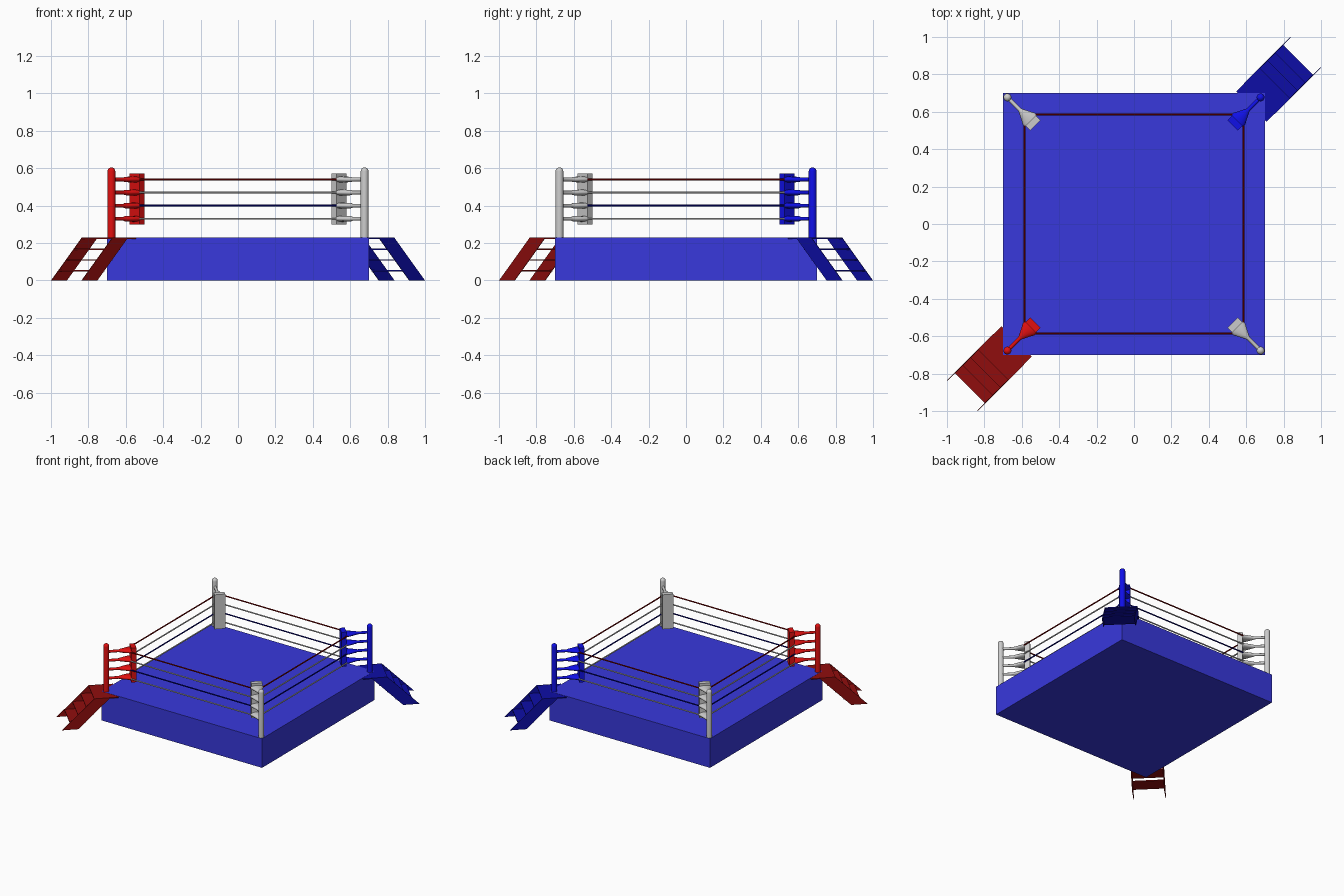
import bpy, bmesh, math
from mathutils import Matrix, Vector

if "Cube" in bpy.data.objects:
    bpy.data.objects.remove(bpy.data.objects["Cube"])

def material(name, rgb):
    m = bpy.data.materials.new(name)
    m.diffuse_color = (*rgb, 1)
    m.use_nodes = True
    m.node_tree.nodes["Principled BSDF"].inputs["Base Color"].default_value = m.diffuse_color
    return m

CANVAS = material("canvas_blue", (0.04, 0.04, 0.72))
RED = material("red", (0.75, 0.005, 0.005))
BLUE = material("blue", (0.005, 0.005, 0.8))
DARK_RED = material("dark_red", (0.28, 0.004, 0.004))
DARK_BLUE = material("dark_blue", (0.004, 0.004, 0.38))
ROPE_RED = material("rope_red", (0.22, 0.0, 0.0))
ROPE_BLUE = material("rope_blue", (0.0, 0.0, 0.22))

def finish(name, bm, mat=None, angle=0.0, smooth=False):
    """Turn a bmesh into an object rotated about z to its corner."""
    bmesh.ops.recalc_face_normals(bm, faces=bm.faces)
    me = bpy.data.meshes.new(name)
    bm.to_mesh(me)
    bm.free()
    ob = bpy.data.objects.new(name, me)
    bpy.context.collection.objects.link(ob)
    ob.rotation_euler.z = angle
    if mat:
        me.materials.append(mat)
    if smooth:
        bpy.ops.object.select_all(action='DESELECT')
        ob.select_set(True)
        bpy.context.view_layer.objects.active = ob
        bpy.ops.object.shade_smooth_by_angle(angle=math.radians(40))
    return ob

def box(bm, lo, hi):
    lo, hi = Vector(lo), Vector(hi)
    size = hi - lo
    bmesh.ops.create_cube(bm, size=1, matrix=Matrix.Translation((lo + hi) / 2)
                          @ Matrix.Diagonal((*size, 1)))

def loft(bm, sections, axis, n=16):
    """Skin ellipses (centre, half width, half height) along x, y or z."""
    rings = []
    for c, a, b in sections:
        ring = []
        for i in range(n):
            t = 2 * math.pi * i / n
            u, v = a * math.cos(t), b * math.sin(t)
            off = {'x': (0, u, v), 'y': (u, 0, v), 'z': (u, v, 0)}[axis]
            ring.append(bm.verts.new(Vector(c) + Vector(off)))
        rings.append(ring)
    for r, s in zip(rings, rings[1:]):
        for i in range(n):
            j = (i + 1) % n
            bm.faces.new((r[i], r[j], s[j], s[i]))
    bm.faces.new(rings[0])
    bm.faces.new(rings[-1])

TOP = 0.23
LEVELS = [0.33, 0.40, 0.47, 0.54]

# Platform
bm = bmesh.new()
box(bm, (-0.7, -0.7, 0), (0.7, 0.7, TOP))
finish("platform", bm, CANVAS)

# Corner posts, rope connectors and pads; local x points outwards
corners = [("blue", 45, BLUE), ("back", 135, None), ("red", 225, RED), ("front", 315, None)]
for label, deg, mat in corners:
    ang = math.radians(deg)
    post_r, rad = 0.957, 0.021
    bm = bmesh.new()
    sections = [((post_r, 0, TOP), rad, rad)]
    for k in range(6):
        t = math.radians(k * 17)
        sections.append(((post_r, 0, 0.584 + rad * math.sin(t)),
                         rad * math.cos(t), rad * math.cos(t)))
    loft(bm, sections, 'z', 20)
    finish(label + "_post", bm, mat, ang, True)

    bm = bmesh.new()
    for z in LEVELS:
        loft(bm, [((0.955, 0, z), 0.010, 0.010), ((0.865, 0, z), 0.010, 0.010),
                  ((0.855, 0, z), 0.014, 0.014), ((0.795, 0, z), 0.045, 0.016),
                  ((0.778, 0, z), 0.045, 0.016)], 'x')
    finish(label + "_rope_connectors", bm, mat, ang, True)

    bm = bmesh.new()
    box(bm, (0.745, -0.039, 0.30), (0.782, 0.039, 0.572))
    finish(label + "_corner_pad", bm, mat, ang)

# Ropes, one square of four per level
for z, mat, label in zip(LEVELS, [None, ROPE_BLUE, None, ROPE_RED],
                         ["bottom", "lower", "upper", "top"]):
    for k in range(4):
        bm = bmesh.new()
        loft(bm, [((0.585, y, z), 0.005, 0.005) for y in (-0.535, 0.535)], 'y', 8)
        finish(f"{label}_rope_{k + 1}", bm, mat, k * math.pi / 2, True)

# Corner stairs: sloping side boards plus treads
for label, deg, mat in [("blue", 45, DARK_BLUE), ("red", 225, DARK_RED)]:
    ang = math.radians(deg)
    bm = bmesh.new()
    outline = [(1.297, 0), (1.18, 0), (0.947, TOP), (1.064, TOP)]
    for side in (-1, 1):
        inner, outer = ([bm.verts.new((x, side * y, z)) for x, z in outline]
                        for y in (0.113, 0.117))
        bm.faces.new(inner)
        bm.faces.new(outer)
        for i in range(4):
            j = (i + 1) % 4
            bm.faces.new((inner[i], inner[j], outer[j], outer[i]))
    finish(label + "_stair_sides", bm, mat, ang)

    bm = bmesh.new()
    for z in (0.055, 0.113, 0.171, 0.229):
        front = 1.297 - 0.233 * z / TOP
        back = front - 0.117 if z < 0.2 else 0.888
        box(bm, (back, -0.115, z - 0.007), (front, 0.115, z))
    finish(label + "_stair_treads", bm, mat, ang)
